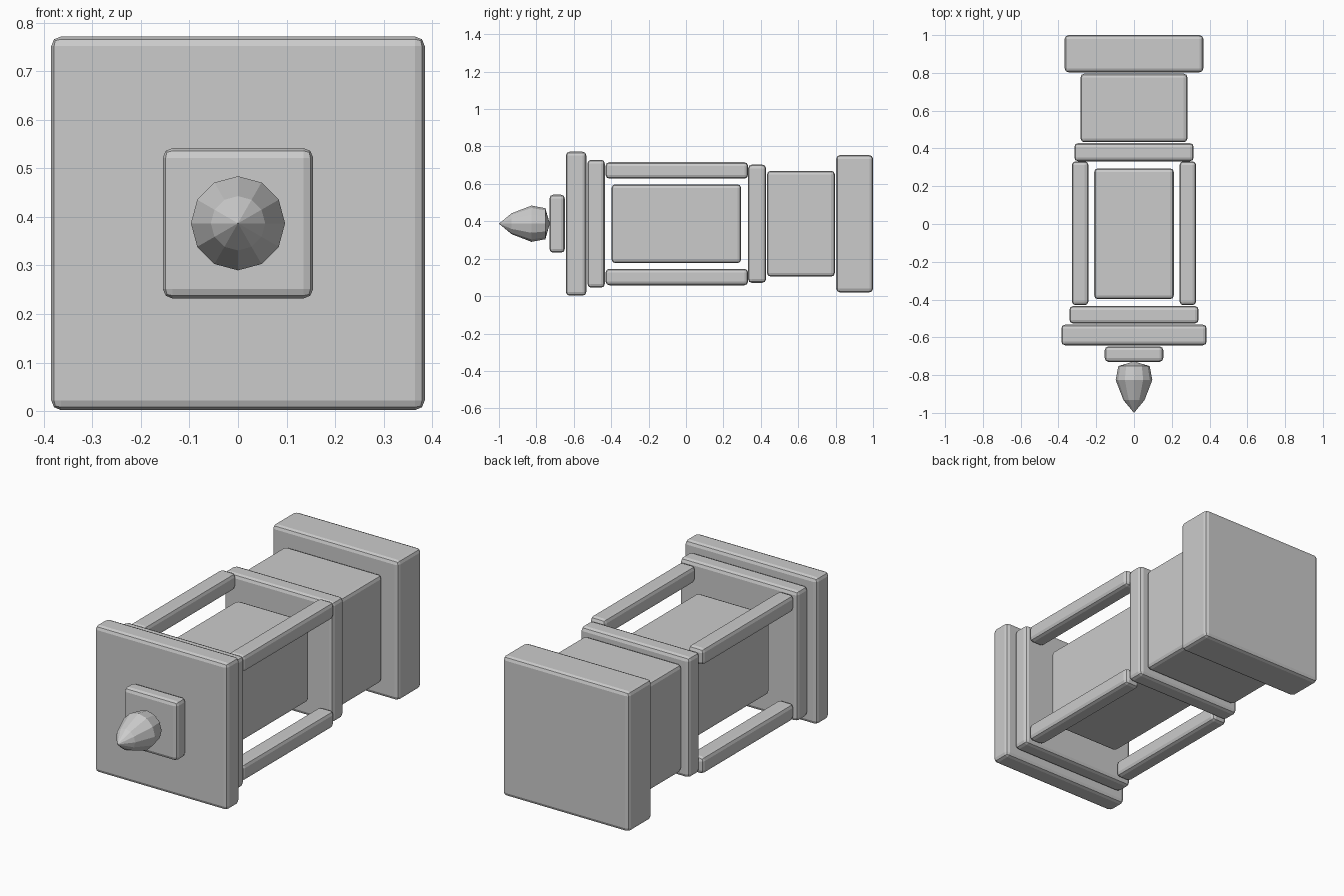
import bpy, bmesh, math

if "Cube" in bpy.data.objects:
    bpy.data.objects.remove(bpy.data.objects["Cube"])

CZ = 0.387  # height of the lantern's long axis (it lies along y)

grey = bpy.data.materials.new("plain grey")
grey.diffuse_color = (0.6, 0.6, 0.6, 1)
grey.use_nodes = True
grey.node_tree.nodes["Principled BSDF"].inputs["Base Color"].default_value = grey.diffuse_color


def add_object(name, bm):
    bmesh.ops.recalc_face_normals(bm, faces=bm.faces)
    mesh = bpy.data.meshes.new(name)
    bm.to_mesh(mesh)
    bm.free()
    mesh.materials.append(grey)
    ob = bpy.data.objects.new(name, mesh)
    bpy.context.collection.objects.link(ob)
    return ob


def block(name, y0, y1, half, x=0, dz=0, bevel=0.02):
    """Square block along y with rounded edges."""
    bm = bmesh.new()
    bmesh.ops.create_cube(bm, size=1)
    for v in bm.verts:
        v.co = (v.co.x * 2 * half, v.co.y * (y1 - y0), v.co.z * 2 * half)
    ob = add_object(name, bm)
    ob.location = (x, (y0 + y1) / 2, CZ + dz)
    mod = ob.modifiers.new("rounded edges", 'BEVEL')
    mod.width = bevel
    mod.segments = 2
    return ob


# Stacked square parts, from the base (back) to the cap (front)
block("base", 0.803, 1.0, 0.367)
block("pedestal", 0.433, 0.796, 0.283)
block("lower_plate", 0.332, 0.428, 0.316)
block("lamp_core", -0.398, 0.295, 0.211)
block("upper_plate", -0.527, -0.434, 0.342)
block("roof_plate", -0.642, -0.533, 0.385)
block("finial_mount", -0.73, -0.648, 0.155)

# Four corner posts
for sx in (-1, 1):
    for sz in (-1, 1):
        block("corner_post", -0.43, 0.332, 0.044, sx * 0.285, sz * 0.285)

# Pointed twelve-sided finial, lathed around the y axis
N = 12
rings = [(-0.932, 0.056), (-0.826, 0.097), (-0.752, 0.083)]
bm = bmesh.new()
loops = [[bm.verts.new((r * math.sin(math.tau * i / N), y, r * math.cos(math.tau * i / N)))
          for i in range(N)] for y, r in rings]
tip = bm.verts.new((0, -1.0, 0))
back = bm.verts.new((0, -0.728, 0))
for i in range(N):
    j = (i + 1) % N
    bm.faces.new((tip, loops[0][i], loops[0][j]))
    bm.faces.new((back, loops[-1][j], loops[-1][i]))
    for a, b in zip(loops, loops[1:]):
        bm.faces.new((a[i], b[i], b[j], a[j]))
add_object("finial", bm).location = (0, 0, CZ)
